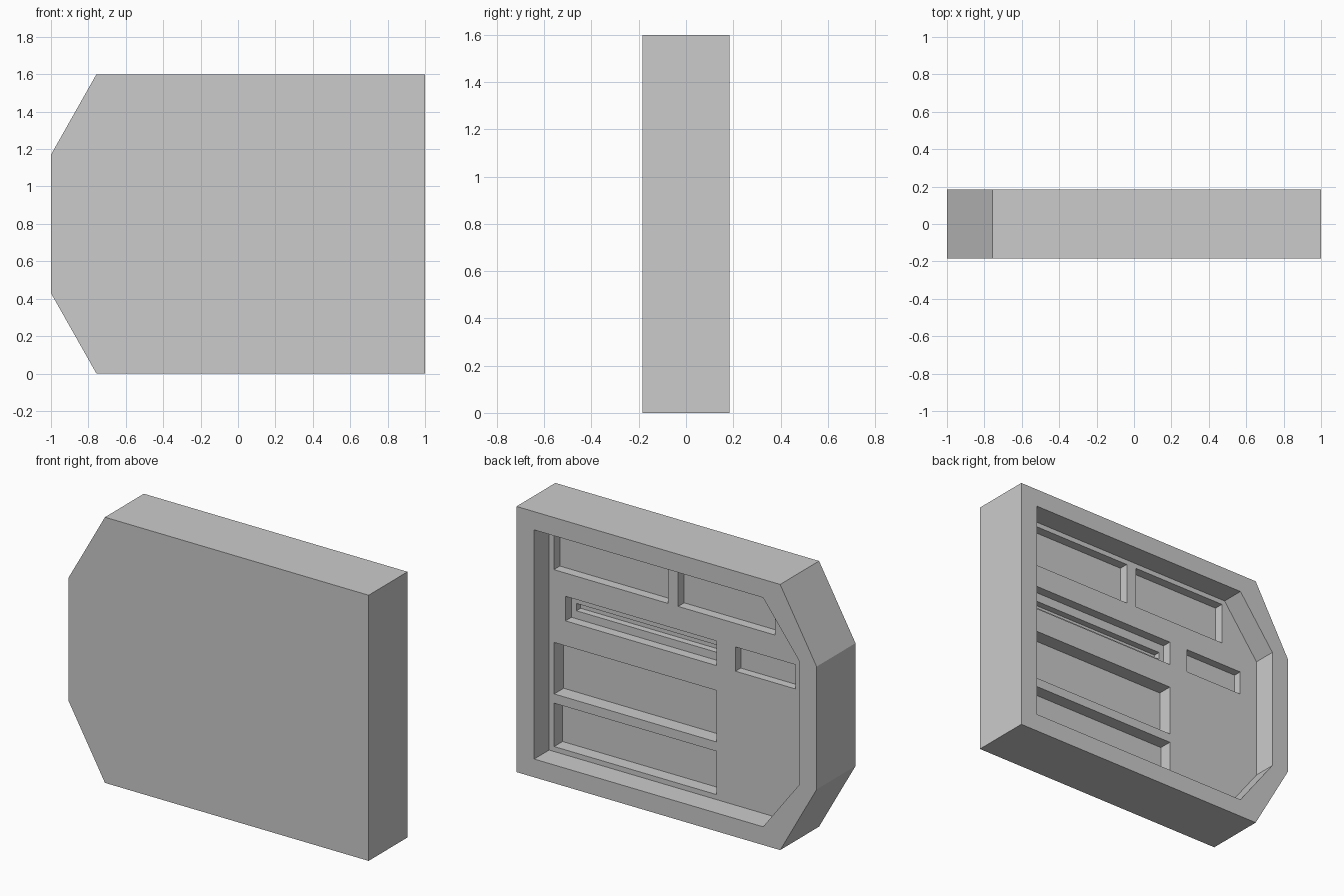
import bpy, bmesh

if "Cube" in bpy.data.objects:
    bpy.data.objects.remove(bpy.data.objects["Cube"])

BACK = 0.185           # y of the open back face
FLOOR = BACK - 0.142   # y of the main recess floor
EXTRA = 0.02           # cutter overshoot towards the open side


def prism(name, profile, y0, y1):
    """Extrude an x-z outline between two y values."""
    bm = bmesh.new()
    face = bm.faces.new([bm.verts.new((x, y0, z)) for x, z in profile])
    new = bmesh.ops.extrude_face_region(bm, geom=[face])["geom"]
    verts = [v for v in new if isinstance(v, bmesh.types.BMVert)]
    bmesh.ops.translate(bm, verts=verts, vec=(0, y1 - y0, 0))
    bmesh.ops.recalc_face_normals(bm, faces=bm.faces)
    mesh = bpy.data.meshes.new(name)
    bm.to_mesh(mesh)
    bm.free()
    obj = bpy.data.objects.new(name, mesh)
    bpy.context.collection.objects.link(obj)
    return obj


def outline(right, left, corner, z_low, z_side):
    """Slab outline with two clipped corners, symmetric about z = 0.8."""
    lower = [(right, z_low), (corner, z_low), (left, z_side)]
    return lower + [(x, 1.6 - z) for x, z in reversed(lower)]


def cut(body, name, profile, y_floor, y_open):
    """Subtract a prism from the body and discard the cutter."""
    cutter = prism(name, profile, y_floor, y_open + EXTRA)
    cutter.hide_render = True
    mod = body.modifiers.new(name, "BOOLEAN")
    mod.operation = "DIFFERENCE"
    mod.solver = "EXACT"
    mod.object = cutter
    bpy.context.view_layer.objects.active = body
    bpy.ops.object.modifier_apply(modifier=mod.name)
    bpy.data.objects.remove(cutter)


# Solid slab with clipped corners
body = prism("tray_body", outline(1, -1, -0.757, 0, 0.43), -BACK, BACK)

# Large recess inside the rim
cut(body, "main_recess", outline(0.882, -0.882, -0.643, 0.11, 0.425), FLOOR, BACK)

# Rectangular pockets in the recess floor: x range, z range, depth
pockets = [
    (0.09, 0.85, 1.205, 1.46, 0.057),
    (-0.623, 0.022, 1.205, 1.46, 0.057),
    (-0.233, 0.773, 0.917, 1.065, 0.057),
    (-0.76, -0.36, 0.917, 1.063, 0.05),
    (-0.233, 0.848, 0.457, 0.767, 0.09),
    (-0.233, 0.848, 0.14, 0.401, 0.08),
]


def rect(x0, x1, z0, z1):
    return [(x0, z0), (x1, z0), (x1, z1), (x0, z1)]


for i, (x0, x1, z0, z1, depth) in enumerate(pockets):
    cut(body, f"pocket_{i}", rect(x0, x1, z0, z1), FLOOR - depth, FLOOR)

# Narrow slot in the floor of the middle pocket
slot_open = FLOOR - 0.057
cut(body, "slot", rect(-0.2, 0.74, 0.965, 1.009), slot_open - 0.04, slot_open)
